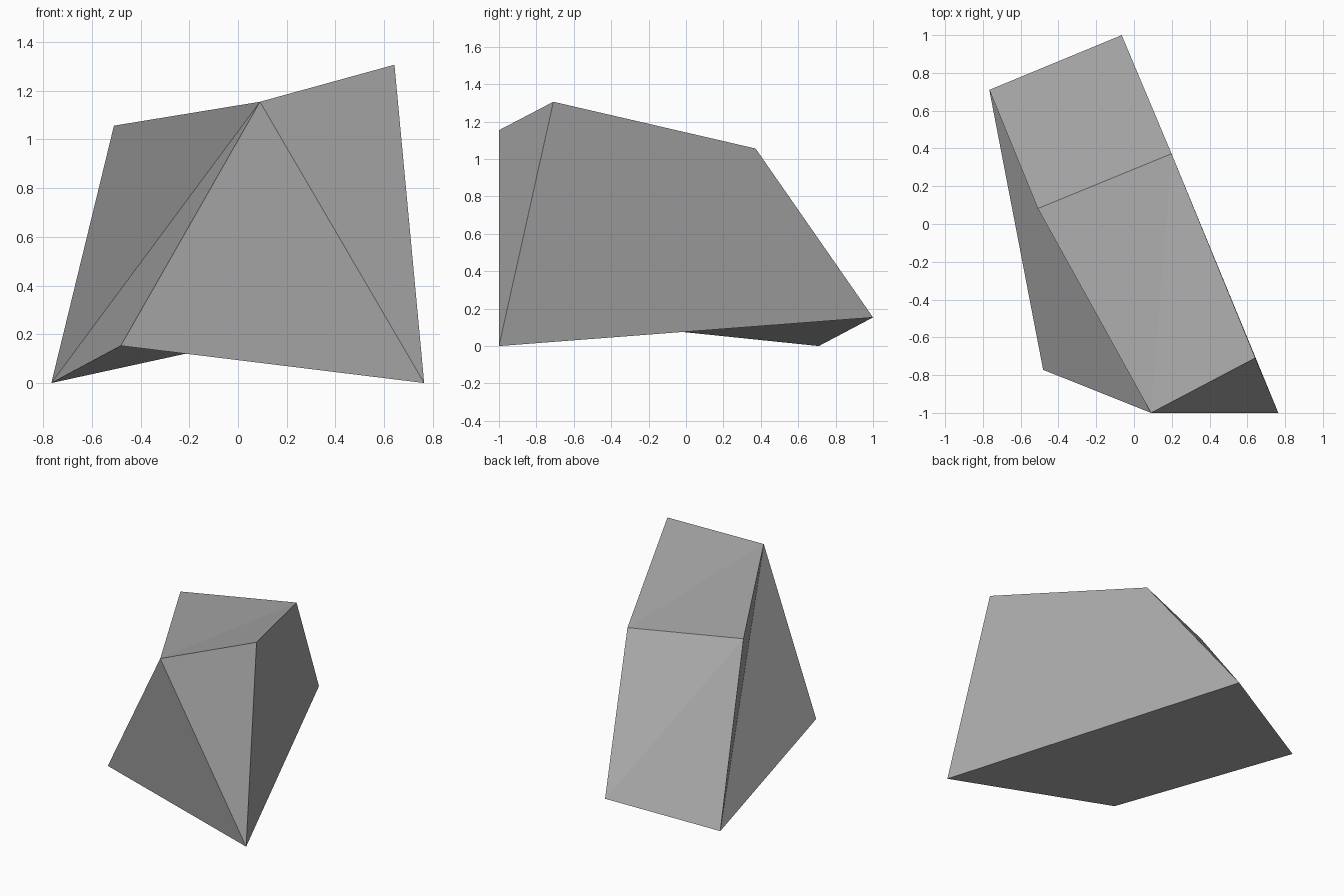
import bpy
import bmesh

cube = bpy.data.objects.get("Cube")
if cube:
    bpy.data.objects.remove(cube, do_unlink=True)

# Stone colour
stone = bpy.data.materials.new("stone_grey")
stone.use_nodes = True
grey = (0.4, 0.4, 0.4, 1.0)
stone.diffuse_color = grey
stone.node_tree.nodes["Principled BSDF"].inputs["Base Color"].default_value = grey

# Named corners of the skewed block
corners = {
    "front_tip": (0.09, -1.0, 1.154),
    "peak": (0.642, -0.709, 1.306),
    "front_foot": (0.764, -1.0, 0.0),
    "back_foot": (-0.766, 0.71, 0.0),
    "back_heel": (-0.065, 1.0, 0.153),
    "back_ridge": (0.199, 0.372, 1.056),
    "side_ridge": (-0.509, 0.082, 1.056),
    "side_toe": (-0.481, -0.772, 0.153),
}

# Facets, counter-clockwise from outside
facets = [
    # top
    "front_tip peak back_ridge",
    "front_tip back_ridge side_ridge",
    # long flat side
    "front_foot back_heel back_ridge peak",
    # back slope
    "side_ridge back_ridge back_heel",
    "side_ridge back_heel back_foot",
    # overhanging side
    "front_tip side_ridge back_foot",
    "front_tip back_foot side_toe",
    # front
    "front_tip side_toe front_foot",
    "front_tip front_foot peak",
    # folded underside
    "side_toe back_heel front_foot",
    "side_toe back_foot back_heel",
]

bm = bmesh.new()
verts = {name: bm.verts.new(co) for name, co in corners.items()}
for facet in facets:
    bm.faces.new([verts[name] for name in facet.split()])
bmesh.ops.recalc_face_normals(bm, faces=bm.faces)
mesh = bpy.data.meshes.new("angular_rock")
bm.to_mesh(mesh)
bm.free()

mesh.materials.append(stone)
rock = bpy.data.objects.new("angular_rock", mesh)
bpy.context.collection.objects.link(rock)
